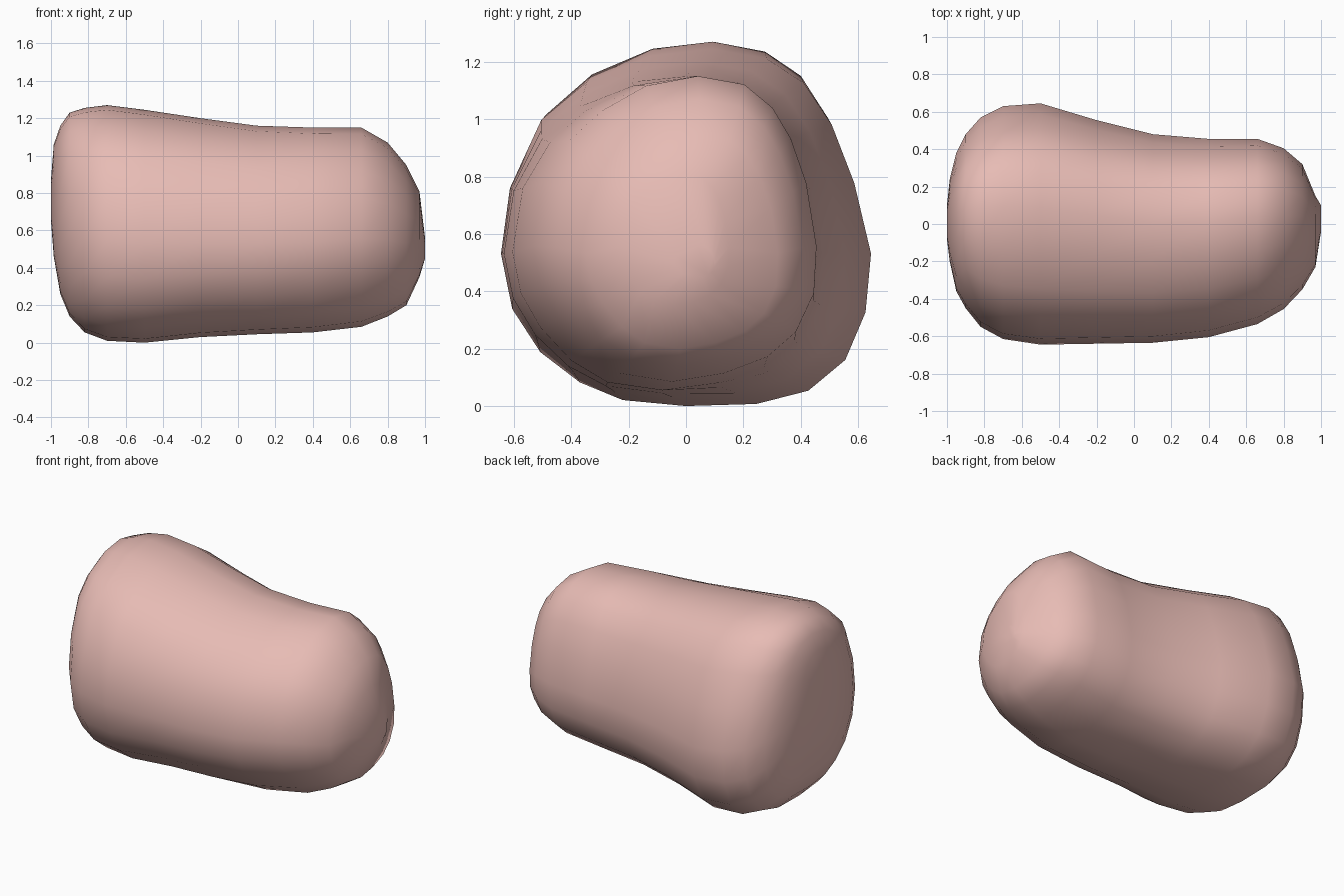
import bpy, bmesh

if "Cube" in bpy.data.objects:
    bpy.data.objects.remove(bpy.data.objects["Cube"])

# Cross-section outlines (y, z): wide left end and narrower right end
WIDE = [(-.65, .54), (-.62, .77), (-.51, 1.02), (-.35, 1.155), (-.13, 1.245),
        (.09, 1.27), (.28, 1.235), (.41, 1.15), (.51, 1.0), (.59, .79),
        (.65, .54), (.63, .33), (.56, .16), (.43, .05), (.25, .005),
        (0, 0), (-.22, .02), (-.37, .08), (-.51, .185), (-.61, .34)]
NARROW = [(-.64, .54), (-.60, .77), (-.50, .92), (-.37, 1.03), (-.2, 1.12),
          (0, 1.155), (.18, 1.125), (.29, 1.04), (.36, .93), (.42, .77),
          (.46, .54), (.45, .37), (.38, .23), (.27, .14), (.1, .08),
          (-.1, .05), (-.3, .08), (-.43, .16), (-.54, .28), (-.61, .4)]

# Stations along the body: x, y min, y max, z min, z max
STATIONS = [(-1.0, -.08, .1, .65, .87), (-.985, -.2, .24, .46, 1.06),
            (-.95, -.36, .38, .26, 1.16), (-.90, -.45, .48, .14, 1.23),
            (-.82, -.55, .57, .055, 1.255), (-.70, -.615, .63, .01, 1.27),
            (-.5, -.645, .645, 0, 1.245), (-.2, -.64, .555, .03, 1.2),
            (.1, -.635, .48, .045, 1.16), (.4, -.605, .455, .055, 1.15),
            (.66, -.535, .455, .085, 1.15), (.8, -.455, .405, .14, 1.07),
            (.9, -.35, .32, .2, .95), (.97, -.23, .15, .35, .81),
            (1.0, -.04, .1, .45, .56)]


def normalise(points):
    lo = [min(p[i] for p in points) for i in (0, 1)]
    hi = [max(p[i] for p in points) for i in (0, 1)]
    return [[(p[i] - lo[i]) / (hi[i] - lo[i]) for i in (0, 1)] for p in points]


# Rounded body lofted through the stations
wide, narrow = normalise(WIDE), normalise(NARROW)
bm = bmesh.new()
rings = []
for x, y0, y1, z0, z1 in STATIONS:
    t = min(1, max(0, (x + .6) / 1.2))
    ring = []
    for a, b in zip(wide, narrow):
        u, v = (a[i] + (b[i] - a[i]) * t for i in (0, 1))
        ring.append(bm.verts.new((x, y0 + u * (y1 - y0), z0 + v * (z1 - z0))))
    rings.append(ring)
n = len(wide)
for r, s in zip(rings, rings[1:]):
    for i in range(n):
        j = (i + 1) % n
        bm.faces.new((r[i], r[j], s[j], s[i]))
bm.faces.new(rings[0])
bm.faces.new(rings[-1])
bmesh.ops.recalc_face_normals(bm, faces=bm.faces)
for f in bm.faces:
    f.smooth = True

mesh = bpy.data.meshes.new("rounded_body")
bm.to_mesh(mesh)
bm.free()
body = bpy.data.objects.new("rounded_body", mesh)
bpy.context.collection.objects.link(body)

mat = bpy.data.materials.new("soft_pink")
mat.diffuse_color = (.8, .5, .46, 1)
mat.use_nodes = True
mat.node_tree.nodes["Principled BSDF"].inputs["Base Color"].default_value = mat.diffuse_color
mesh.materials.append(mat)
